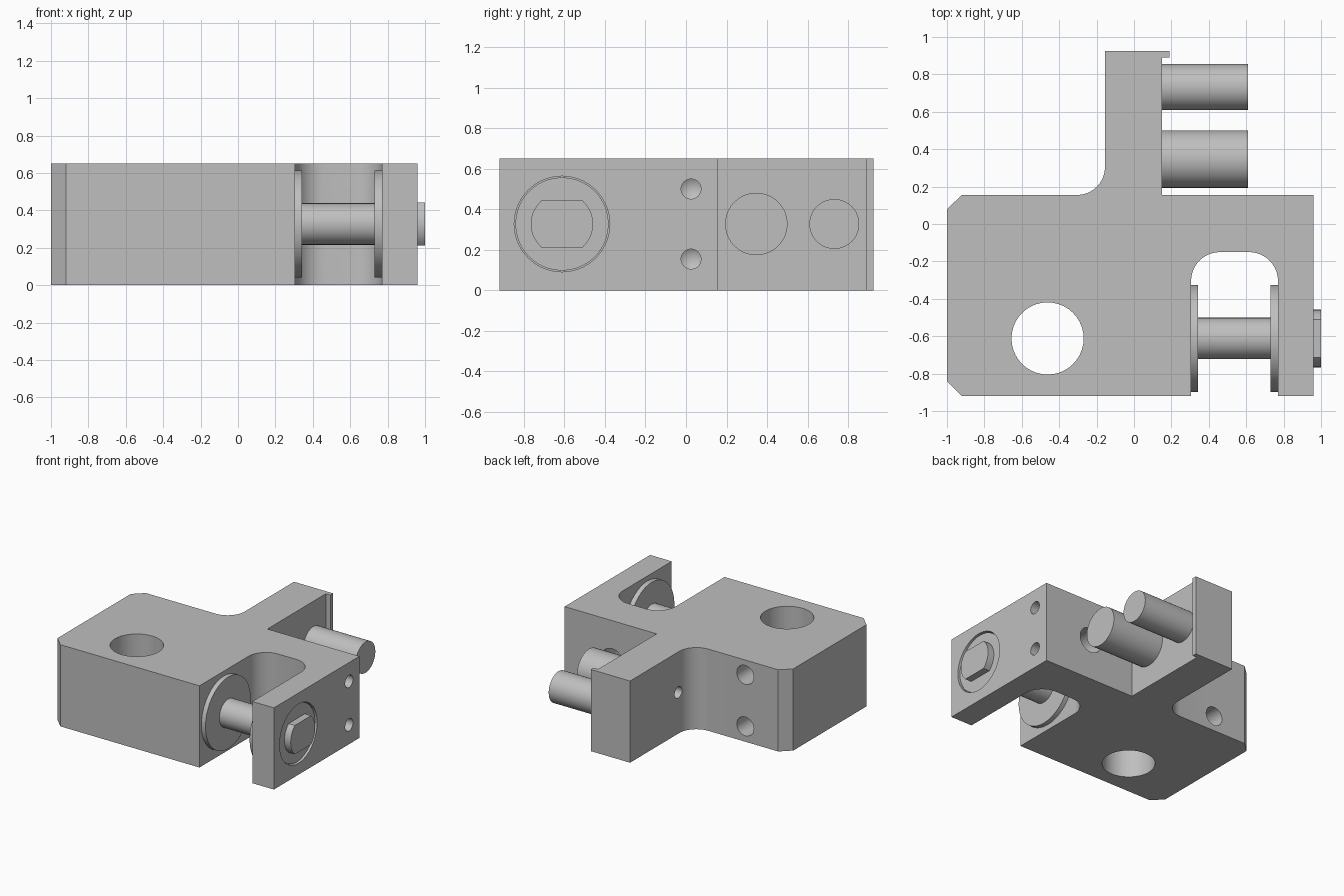
import bpy, bmesh, math
from mathutils import Vector

cube = bpy.data.objects.get("Cube")
if cube:
    bpy.data.objects.remove(cube, do_unlink=True)

grey = bpy.data.materials.new("plain grey")
grey.use_nodes = True
colour = (0.52, 0.52, 0.52, 1)
grey.diffuse_color = colour
grey.node_tree.nodes["Principled BSDF"].inputs["Base Color"].default_value = colour

HEIGHT, MID = 0.65, 0.327
AXLE_Y = -0.612


def finish(name, bm):
    bmesh.ops.recalc_face_normals(bm, faces=bm.faces)
    mesh = bpy.data.meshes.new(name)
    bm.to_mesh(mesh)
    bm.free()
    mesh.materials.append(grey)
    obj = bpy.data.objects.new(name, mesh)
    bpy.context.collection.objects.link(obj)
    return obj


def extrude(name, points, offset):
    """Closed outline pushed along an offset."""
    bm = bmesh.new()
    face = bm.faces.new([bm.verts.new(p) for p in points])
    new = bmesh.ops.extrude_face_region(bm, geom=[face])["geom"]
    bmesh.ops.translate(bm, vec=offset, verts=[v for v in new if isinstance(v, bmesh.types.BMVert)])
    return finish(name, bm)


def rod(name, start, end, radius, tip=0, sides=40):
    """Cylinder between two points, with an optional conical tip."""
    start, end = Vector(start), Vector(end)
    axis = end - start
    bm = bmesh.new()
    bmesh.ops.create_cone(bm, cap_ends=True, segments=sides, radius1=radius, radius2=radius, depth=axis.length)
    if tip:
        cap = max(bm.faces, key=lambda f: f.calc_center_median().z)
        point = bmesh.ops.poke(bm, faces=[cap])["verts"][0]
        point.co.z += tip
    turn = Vector((0, 0, 1)).rotation_difference(axis).to_matrix()
    bmesh.ops.rotate(bm, verts=bm.verts, matrix=turn)
    bmesh.ops.translate(bm, verts=bm.verts, vec=(start + end) / 2)
    return finish(name, bm)


def arc(cx, cy, radius, a0, a1, steps=10):
    angles = [math.radians(a0 + (a1 - a0) * i / steps) for i in range(steps + 1)]
    return [(cx + radius * math.cos(a), cy + radius * math.sin(a)) for a in angles]


# Block with a rounded slot, chamfered corners, filleted arm and end lip
outline = [(-1, -0.84), (-0.92, -0.92), (0.305, -0.92)]
outline += arc(0.46, -0.305, 0.155, 180, 90)
outline += arc(0.615, -0.305, 0.155, 90, 0)
outline += [(0.77, -0.92), (0.96, -0.92), (0.96, 0.155), (0.15, 0.155),
            (0.15, 0.89), (0.19, 0.89), (0.19, 0.925), (-0.155, 0.925)]
outline += arc(-0.305, 0.305, 0.15, 0, -90)
outline += [(-0.92, 0.155), (-1, 0.08)]
body = extrude("body_block", [(x, y, 0) for x, y in outline], (0, 0, HEIGHT))

# Bores and drilled holes
cutters = [
    rod("mount_bore", (-0.462, -0.612, -0.1), (-0.462, -0.612, 0.8), 0.193),
    rod("axle_bore", (0.72, AXLE_Y, MID), (1.05, AXLE_Y, MID), 0.236),
    rod("slot_bore", (0.54, -0.25, MID), (0.54, 0.25, MID), 0.1),
    rod("arm_bore", (-0.25, 0.32, MID), (-0.1, 0.32, MID), 0.045),
]
for side in (-1, 1):
    z = MID + side * 0.173
    cutters.append(rod("side_hole", (1.05, 0.025, z), (0.65, 0.025, z), 0.049, tip=0.03))
    z = MID + side * 0.205
    cutters.append(rod("back_hole", (-0.63, 0.25, z), (-0.63, -0.15, z), 0.075, tip=0.045))

bpy.context.view_layer.objects.active = body
for cutter in cutters:
    cutter.hide_render = True
    cut = body.modifiers.new("cut", "BOOLEAN")
    cut.operation = "DIFFERENCE"
    cut.solver = "EXACT"
    cut.object = cutter
    bpy.ops.object.modifier_apply(modifier=cut.name)
for cutter in cutters:
    bpy.data.objects.remove(cutter, do_unlink=True)

# Axle with flanges and a plug filling the wall bore
parts = [
    body,
    rod("axle_shaft", (0.3, AXLE_Y, MID), (0.77, AXLE_Y, MID), 0.111),
    rod("inner_flange", (0.305, AXLE_Y, MID), (0.342, AXLE_Y, MID), 0.285),
    rod("outer_flange", (0.73, AXLE_Y, MID), (0.769, AXLE_Y, MID), 0.285),
    rod("axle_plug", (0.75, AXLE_Y, MID), (0.945, AXLE_Y, MID), 0.23),
    # Pins on the arm
    rod("large_pin", (0.14, 0.347, MID), (0.61, 0.347, MID), 0.154),
    rod("small_pin", (0.14, 0.732, MID), (0.61, 0.732, MID), 0.123),
]

# Axle end with two flats
flat = math.degrees(math.asin(0.115 / 0.154))
ends = arc(AXLE_Y, MID, 0.154, -flat, flat) + arc(AXLE_Y, MID, 0.154, 180 - flat, 180 + flat)
parts.append(extrude("flatted_axle_end", [(0.93, y, z) for y, z in ends], (0.07, 0, 0)))

# Smooth curved walls, crisp edges
bpy.ops.object.select_all(action="DESELECT")
for part in parts:
    part.select_set(True)
bpy.context.view_layer.objects.active = body
bpy.ops.object.shade_smooth_by_angle(angle=math.radians(30))
